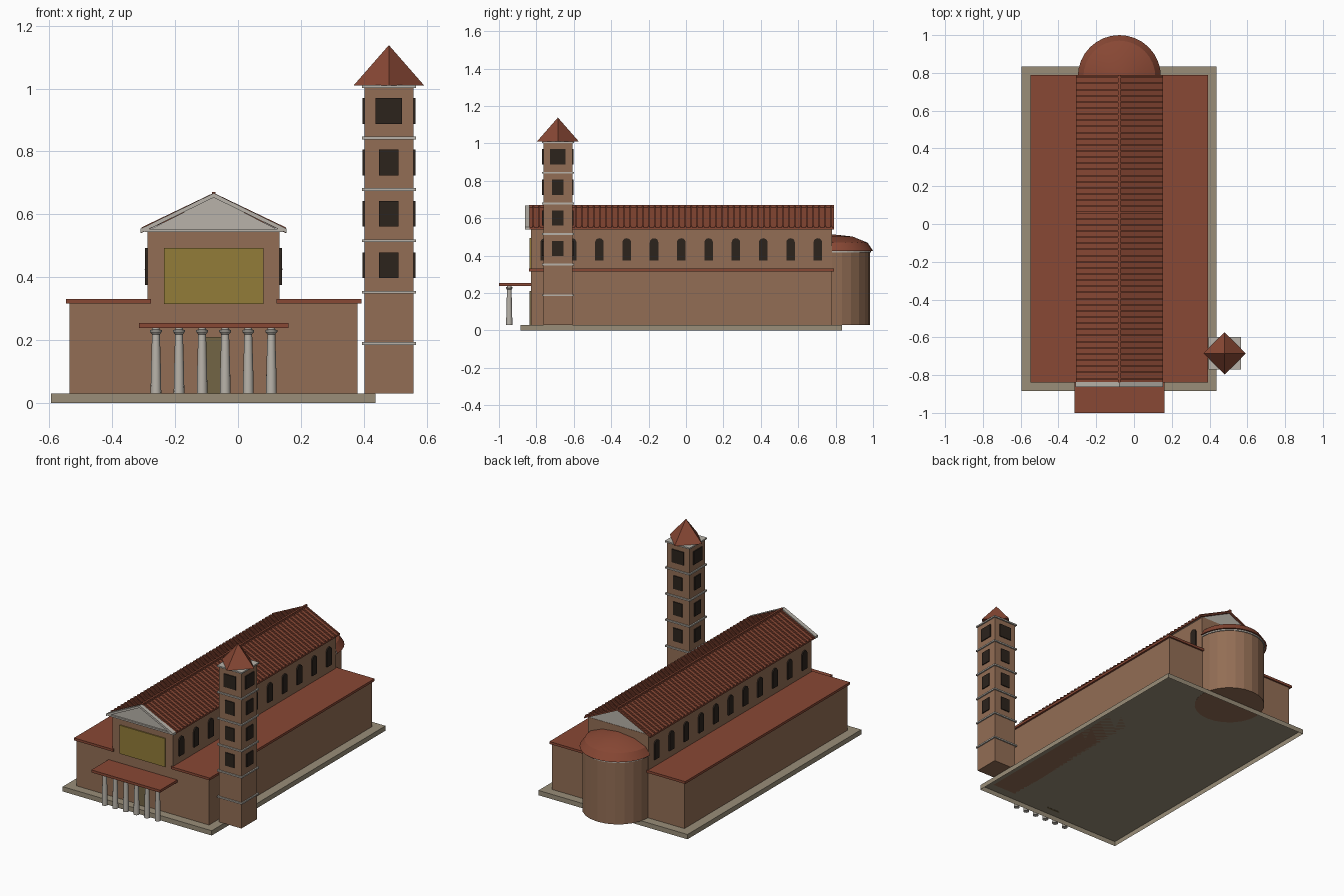
import bpy, bmesh, math
from mathutils import Vector

if "Cube" in bpy.data.objects:
    bpy.data.objects.remove(bpy.data.objects["Cube"])


def mat(name, r, g, b):
    m = bpy.data.materials.new(name)
    m.diffuse_color = (r, g, b, 1)
    m.use_nodes = True
    m.node_tree.nodes["Principled BSDF"].inputs["Base Color"].default_value = m.diffuse_color
    return m


BRICK = mat("brick", 0.29, 0.155, 0.09)
TILE = mat("roof_tile", 0.25, 0.065, 0.035)
STONE = mat("pale_stone", 0.48, 0.45, 0.40)
PAVING = mat("paving", 0.32, 0.27, 0.19)
DARK = mat("dark_opening", 0.025, 0.017, 0.012)
GOLD = mat("gold_mosaic", 0.29, 0.20, 0.04)
BRONZE = mat("bronze_door", 0.17, 0.13, 0.06)

CX = -0.0775                 # church axis
FRONT, BACK = -0.83, 0.78    # nave end walls


def finish(name, bm, material, smooth=False):
    bmesh.ops.recalc_face_normals(bm, faces=bm.faces)
    me = bpy.data.meshes.new(name)
    bm.to_mesh(me)
    bm.free()
    ob = bpy.data.objects.new(name, me)
    bpy.context.collection.objects.link(ob)
    me.materials.append(material)
    if smooth:
        bpy.ops.object.select_all(action='DESELECT')
        ob.select_set(True)
        bpy.context.view_layer.objects.active = ob
        bpy.ops.object.shade_smooth_by_angle(angle=math.radians(30))
    return ob


def box(name, x0, x1, y0, y1, z0, z1, material, open_bottom=False):
    bm = bmesh.new()
    bmesh.ops.create_cube(bm, size=1)
    for v in bm.verts:
        v.co = Vector(((x0 + x1) / 2 + v.co.x * (x1 - x0),
                       (y0 + y1) / 2 + v.co.y * (y1 - y0),
                       (z0 + z1) / 2 + v.co.z * (z1 - z0)))
    if open_bottom:
        low = min(bm.faces, key=lambda f: f.calc_center_median().z)
        bmesh.ops.delete(bm, geom=[low], context='FACES_ONLY')
    return finish(name, bm, material)


def prism(name, profile, axis, a, b, material):
    """Extrude a 2D profile along x (profile is y,z) or y (profile is x,z)."""
    bm = bmesh.new()
    place = (lambda p: (a, *p)) if axis == 'x' else (lambda p: (p[0], a, p[1]))
    face = bm.faces.new([bm.verts.new(place(p)) for p in profile])
    ext = bmesh.ops.extrude_face_region(bm, geom=[face])
    move = Vector((b - a, 0, 0)) if axis == 'x' else Vector((0, b - a, 0))
    bmesh.ops.translate(bm, vec=move,
                        verts=[v for v in ext['geom'] if isinstance(v, bmesh.types.BMVert)])
    return finish(name, bm, material)


def lathe(name, profile, cx, cy, sides, material, a0=0, sweep=2 * math.pi, smooth=False):
    """Revolve (radius, z) points about a vertical axis."""
    bm = bmesh.new()
    full = sweep > 6.28
    n = sides if full else sides + 1
    rings = []
    for i in range(n):
        t = a0 + sweep * i / sides
        rings.append([bm.verts.new((cx + r * math.cos(t), cy + r * math.sin(t), z))
                      for r, z in profile])
    for i in range(sides):
        p, q = rings[i], rings[(i + 1) % n]
        for k in range(len(profile) - 1):
            bm.faces.new((p[k], q[k], q[k + 1], p[k + 1]))
    bmesh.ops.remove_doubles(bm, verts=bm.verts, dist=1e-5)
    return finish(name, bm, material, smooth)


# Plinth (open underneath) and main masses
box("plinth", -0.595, 0.437, -0.884, 0.835, 0, 0.03, PAVING, open_bottom=True)
box("nave", CX - 0.21, CX + 0.21, FRONT, BACK, 0.03, 0.55, BRICK)
for s, side in ((-1, "left"), (1, "right")):
    xs = sorted((CX + s * 0.21, CX + s * 0.458))
    box(side + "_aisle", *xs, FRONT, BACK, 0.03, 0.318, BRICK)
    xs = sorted((CX + s * 0.20, CX + s * 0.47))
    box(side + "_aisle_roof", *xs, FRONT - 0.01, BACK + 0.01, 0.316, 0.331, TILE)

# Nave roof: stone gable core, sloped tile slabs, tile ribs and ridge cap
EAVE, RIDGE, HALF = 0.550, 0.660, 0.23


def chevron(half, eave, ridge, thick):
    return [(CX - half, eave), (CX, ridge), (CX + half, eave),
            (CX + half, eave - thick), (CX, ridge - thick), (CX - half, eave - thick)]


prism("gable_core", [(CX - 0.215, 0.545), (CX + 0.215, 0.545), (CX, 0.652)], 'y',
      FRONT - 0.005, BACK - 0.002, STONE)
prism("nave_roof", chevron(HALF, EAVE, RIDGE, 0.01), 'y', FRONT - 0.01, BACK + 0.01, TILE)
RIBS = 50
for i in range(RIBS):
    y = FRONT + 0.012 + i * (BACK - FRONT - 0.015) / (RIBS - 1)
    prism("roof_rib", chevron(HALF, EAVE + 0.008, RIDGE + 0.008, 0.012), 'y',
          y - 0.004, y + 0.004, TILE)
box("ridge_cap", CX - 0.006, CX + 0.006, FRONT - 0.01, BACK + 0.01, 0.655, 0.671, TILE)

# Front pediment
prism("pediment_panel", [(CX - 0.215, 0.545), (CX + 0.215, 0.545), (CX, 0.655)], 'y',
      -0.85, FRONT, STONE)
prism("pediment_rake", chevron(0.232, 0.554, 0.667, 0.014), 'y', -0.862, -0.836, STONE)
box("pediment_cornice", CX - 0.22, CX + 0.22, -0.86, FRONT, 0.543, 0.553, STONE)

# Clerestory arched windows on both sides
for k in range(11):
    y = 0.705 - 0.146 * k
    arch = [(y - 0.023, 0.375), (y + 0.023, 0.375)]
    arch += [(y + 0.023 * math.cos(math.pi * j / 10), 0.470 + 0.023 * math.sin(math.pi * j / 10))
             for j in range(11)]
    for s in (-1, 1):
        prism("clerestory_window", arch, 'x', CX + s * 0.205, CX + s * 0.218, DARK)

# Facade panel and door
box("mosaic_panel", CX - 0.158, CX + 0.158, FRONT - 0.007, FRONT + 0.005, 0.315, 0.493, GOLD)
box("door", CX - 0.045, CX + 0.045, FRONT - 0.007, FRONT + 0.005, 0.029, 0.21, BRONZE)

# Portico
box("portico_roof", CX - 0.238, CX + 0.238, -1.0, FRONT, 0.238, 0.254, TILE)
column = [(0, 0.03), (0.017, 0.03), (0.016, 0.10), (0.0125, 0.218),
          (0.019, 0.226), (0.019, 0.232), (0.012, 0.233), (0.012, 0.24), (0, 0.24)]
for i in range(6):
    lathe("portico_column", column, CX - 0.1835 + i * 0.0734, -0.945, 14, STONE, smooth=True)

# Apse: round wall, thin cornice band and shallow dome
AY = BACK
lathe("apse_wall", [(0, 0.029), (0.205, 0.029), (0.205, 0.42), (0, 0.42)], CX, AY, 24, BRICK)
lathe("apse_cornice", [(0, 0.416), (0.21, 0.416), (0.21, 0.425), (0, 0.425)],
      CX, AY, 16, STONE, 0, math.pi)
dome = [(0, 0.424)] + [(0.22 * math.cos(t), 0.425 + 0.089 * math.sin(t))
                       for t in (math.pi / 6 * j for j in range(4))]
lathe("apse_roof", dome, CX, AY, 16, TILE, 0, math.pi, smooth=True)

# Bell tower: shaft, string courses, openings and pyramid roof
TX, TY, TH = 0.480, -0.685, 0.078
box("tower_shaft", TX - TH, TX + TH, TY - TH, TY + TH, 0.03, 1.005, BRICK)
for k in range(6):
    z, h = 0.188 + 0.1635 * k, 0.086
    box("tower_band", TX - h, TX + h, TY - h, TY + h, z - 0.004, z + 0.005, STONE)
for k in range(4):
    z = 0.438 + 0.1635 * k
    w = 0.042 if k == 3 else 0.031
    d = TH + 0.006
    box("tower_opening_front_back", TX - w, TX + w, TY - d, TY + d, z - 0.041, z + 0.041, DARK)
    box("tower_opening_sides", TX - d, TX + d, TY - w, TY + w, z - 0.041, z + 0.041, DARK)
lathe("tower_roof", [(0, 1.01), (0.112, 1.01), (0, 1.138)], TX, TY, 4, TILE)
